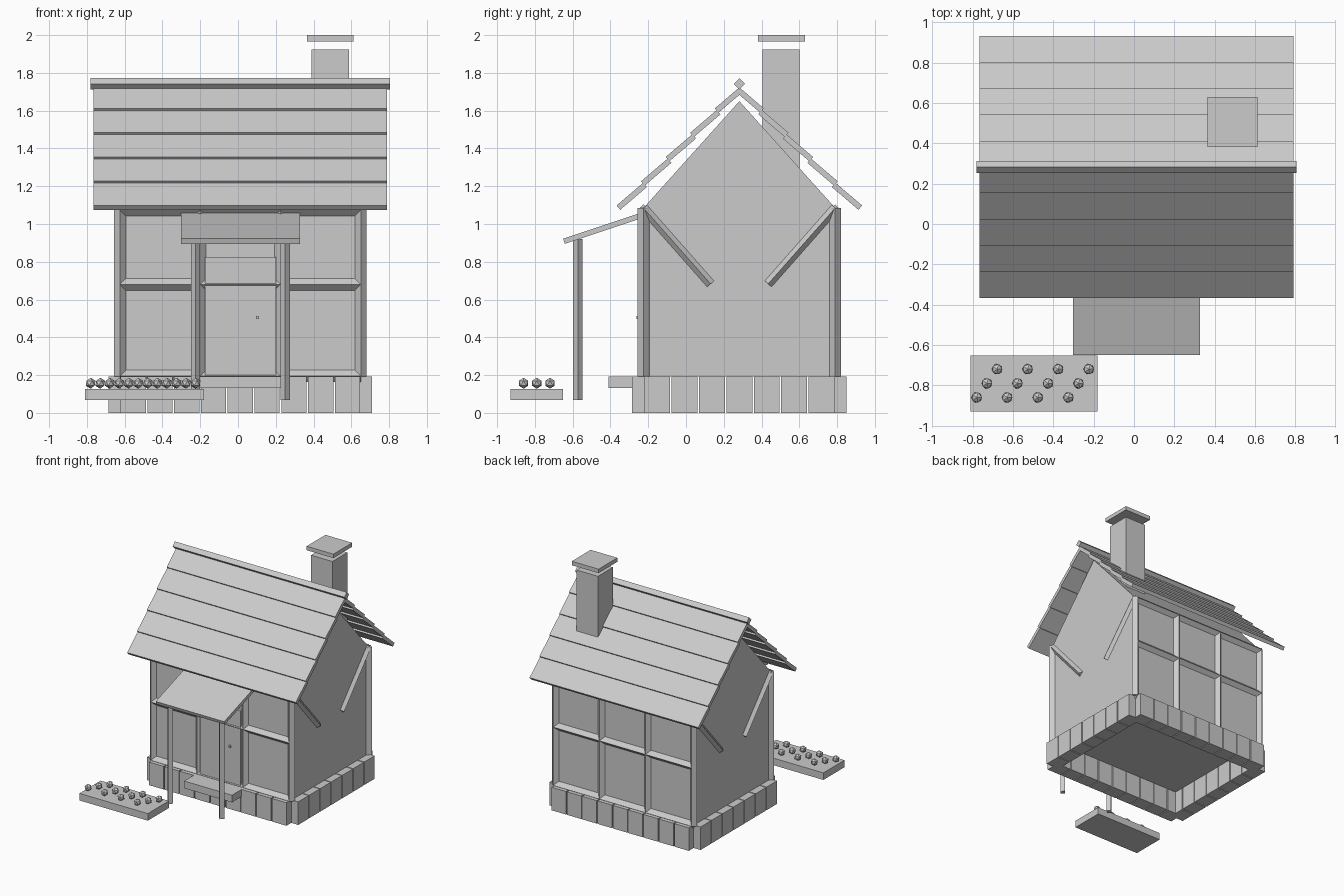
import bpy, bmesh, math
from mathutils import Vector, Matrix

if "Cube" in bpy.data.objects:
    bpy.data.objects.remove(bpy.data.objects["Cube"])

X0, X1 = -0.625, 0.65        # wall planes
Y0, Y1 = -0.225, 0.79
YM = (Y0 + Y1) / 2           # ridge position
BASE = 0.192                 # top of the stone footing


def finish(name, bm):
    bmesh.ops.recalc_face_normals(bm, faces=bm.faces)
    mesh = bpy.data.meshes.new(name)
    bm.to_mesh(mesh)
    bm.free()
    ob = bpy.data.objects.new(name, mesh)
    bpy.context.collection.objects.link(ob)
    return ob


def box(name, x, y, z):
    """Box from (min, max) pairs."""
    bm = bmesh.new()
    size = [b - a for a, b in (x, y, z)]
    mid = [(a + b) / 2 for a, b in (x, y, z)]
    bmesh.ops.create_cube(bm, size=1, matrix=Matrix.Translation(mid) @ Matrix.Diagonal((*size, 1)))
    return finish(name, bm)


def beam(name, a, b, r=0.031):
    """Square timber set on its corner, running from a to b."""
    a, b = Vector(a), Vector(b)
    bm = bmesh.new()
    m = Matrix.Translation((a + b) / 2) @ (b - a).to_track_quat('Z', 'Y').to_matrix().to_4x4()
    bmesh.ops.create_cone(bm, cap_ends=True, segments=4, radius1=r, radius2=r,
                          depth=(b - a).length, matrix=m)
    return finish(name, bm)


def extrude_x(name, profile, x0, x1):
    """Extrude a (y, z) outline along x."""
    bm = bmesh.new()
    face = bm.faces.new([bm.verts.new((x0, y, z)) for y, z in profile])
    new = bmesh.ops.extrude_face_region(bm, geom=[face])['geom']
    bmesh.ops.translate(bm, verts=[v for v in new if isinstance(v, bmesh.types.BMVert)],
                        vec=(x1 - x0, 0, 0))
    return finish(name, bm)


# House body with gables
extrude_x("house_walls", [(Y0, BASE), (Y1, BASE), (Y1, 1.085), (YM, 1.65), (Y0, 1.085)], X0, X1)

# Stone footing
for n, lo, hi, along_x, planes in ((9, X0, X1, True, (Y0, Y1)), (7, Y0, Y1, False, (X0, X1))):
    step = (hi - lo) / n
    for p in planes:
        for i in range(n):
            run = (lo + i * step + 0.004, lo + (i + 1) * step - 0.004)
            cross = (p - 0.06, p + 0.06)
            xy = (run, cross) if along_x else (cross, run)
            box("footing_stone", *xy, (0, BASE))

# Timber frame on front and back walls
for y in (Y0, Y1):
    for i in range(4):
        x = X0 + i * (X1 - X0) / 3
        beam("wall_post", (x, y, BASE), (x, y, 1.085))
    for name, z in (("sill_beam", 0.195), ("middle_beam", 0.68), ("top_beam", 1.073)):
        beam(name, (X0, y, z), (X1, y, z))

# Gable braces
for x in (X0, X1):
    for y, s in ((Y0, 1), (Y1, -1)):
        beam("gable_brace", (x, y, 1.085), (x, y + s * 0.355, 0.683), 0.024)

# Roof: overlapping boards on both slopes
ANG = math.radians(40.5)
along = Vector((math.cos(ANG), math.sin(ANG)))
down = Vector((math.sin(ANG), -math.cos(ANG)))
for side in (1, -1):
    for i in range(5):
        p = Vector((-0.65 + 0.13 * i, 1.098 + 0.1285 * i))
        length = 0.17 if i == 4 else 0.185
        pts = [p, p + along * length, p + along * length + down * 0.03, p + down * 0.03]
        extrude_x("roof_board", [(YM + side * q.x, q.y) for q in pts], -0.765, 0.79)
beam("ridge_cap", (-0.78, YM, 1.742), (0.805, YM, 1.742), 0.03)

# Chimney with raised cap
box("chimney", (0.39, 0.587), (0.405, 0.602), (1.2, 1.923))
box("chimney_cap", (0.365, 0.612), (0.382, 0.63), (1.967, 2.0))

# Door, knob and step
box("door", (-0.175, 0.2), (-0.25, Y0 + 0.01), (BASE, 0.825))
box("door_knob", (0.095, 0.111), (-0.262, -0.245), (0.497, 0.513))
box("door_step", (-0.21, 0.232), (-0.41, -0.25), (0.132, BASE))

# Porch roof and posts
extrude_x("porch_roof", [(-0.65, 0.922), (-0.23, 1.062), (-0.221, 1.035), (-0.641, 0.895)],
          -0.303, 0.328)
for x in (-0.225, 0.25):
    beam("porch_post", (x, -0.573, 0.068), (x, -0.573, 0.92), 0.025)

# Flower bed with three rows of plants
box("flower_bed", (-0.81, -0.18), (-0.93, -0.652), (0.068, 0.127))
for i in range(12):
    bm = bmesh.new()
    bmesh.ops.create_icosphere(bm, subdivisions=1, radius=0.029, matrix=Matrix.Translation(
        (-0.78 + 0.0505 * i, -0.86 + 0.07 * (i % 3), 0.157)))
    finish("flower", bm)
